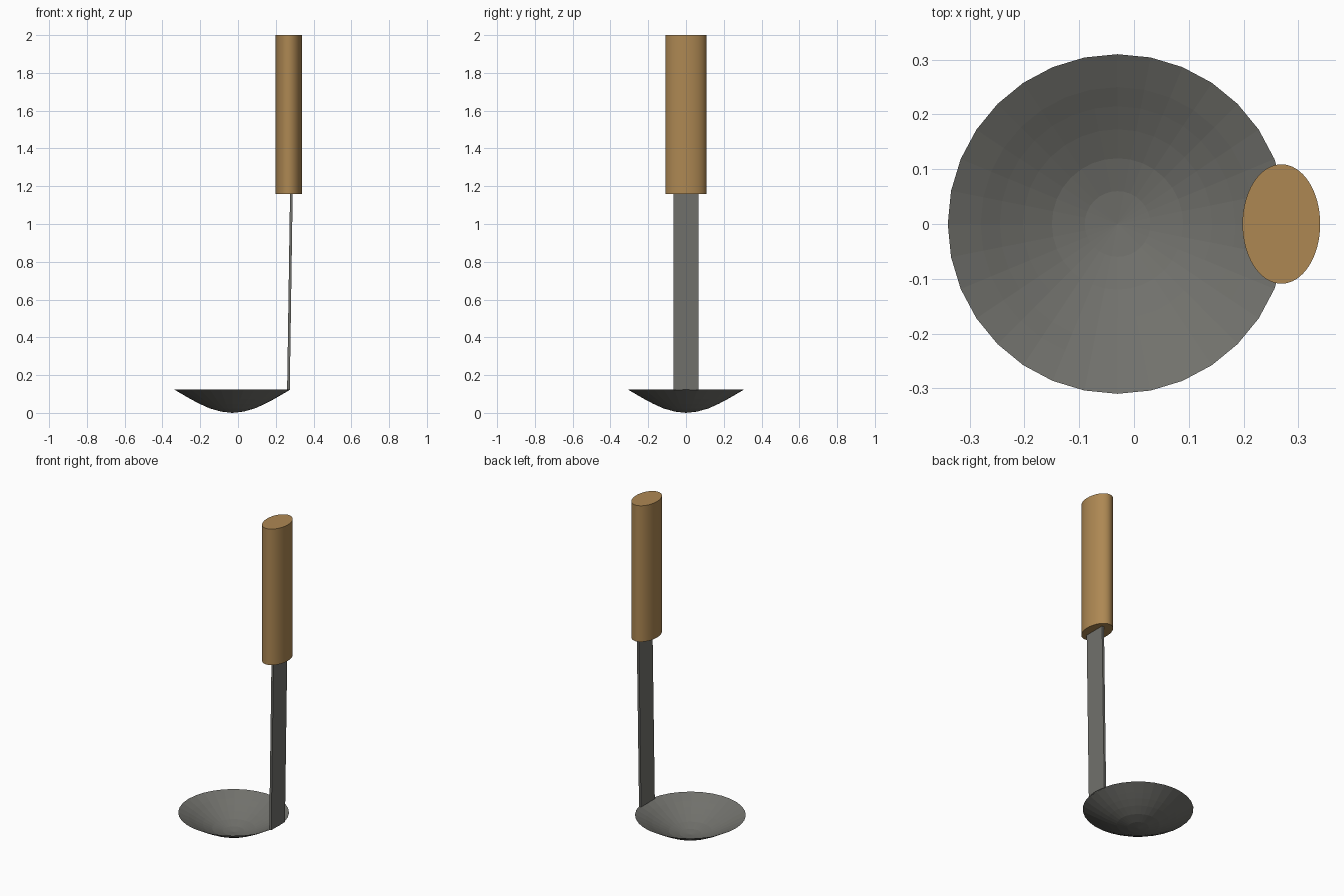
import bpy, bmesh
from math import cos, sin, tau

cube = bpy.data.objects.get("Cube")
if cube:
    bpy.data.objects.remove(cube, do_unlink=True)


def material(name, color):
    m = bpy.data.materials.new(name)
    m.use_nodes = True
    m.diffuse_color = color
    m.node_tree.nodes["Principled BSDF"].inputs["Base Color"].default_value = color
    return m


steel = material("dark steel", (0.165, 0.165, 0.15, 1))
wood = material("light wood", (0.42, 0.245, 0.086, 1))


def finish(name, bm, mat):
    bmesh.ops.recalc_face_normals(bm, faces=bm.faces)
    mesh = bpy.data.meshes.new(name)
    bm.to_mesh(mesh)
    bm.free()
    mesh.materials.append(mat)
    obj = bpy.data.objects.new(name, mesh)
    bpy.context.collection.objects.link(obj)
    return obj


def ring(bm, cx, rx, ry, z, sides):
    return [bm.verts.new((cx + rx * cos(tau * i / sides), ry * sin(tau * i / sides), z))
            for i in range(sides)]


def bridge(bm, a, b):
    n = len(a)
    for i in range(n):
        j = (i + 1) % n
        bm.faces.new((a[i], a[j], b[j], b[i]))


# Shallow bowl: a thin shell spun from an outer profile (radius, height)
profile = [(0.06, 0.007), (0.12, 0.024), (0.173, 0.048), (0.215, 0.07), (0.25, 0.09), (0.31, 0.125)]
bm = bmesh.new()
skins = []
for lift in (0, 0.004):
    rings = [ring(bm, -0.03, r, r, z + lift * (r < 0.3), 32) for r, z in profile]
    for a, b in zip(rings, rings[1:]):
        bridge(bm, a, b)
    centre = bm.verts.new((-0.03, 0, lift))
    for i in range(32):
        bm.faces.new((centre, rings[0][i], rings[0][(i + 1) % 32]))
bmesh.ops.remove_doubles(bm, verts=bm.verts, dist=0.0005)
finish("bowl", bm, steel)

# Flat shank, leaning slightly outwards
bm = bmesh.new()
bmesh.ops.create_cube(bm, size=1)
for v in bm.verts:
    top = v.co.z > 0
    v.co.x = v.co.x * 0.014 + (0.283 if top else 0.267)
    v.co.y *= 0.134
    v.co.z = 1.2 if top else 0.122
finish("shank", bm, steel)

# Oval wooden grip
bm = bmesh.new()
low, high = (ring(bm, 0.269, 0.071, 0.109, z, 64) for z in (1.16, 2.0))
bridge(bm, low, high)
bm.faces.new(low)
bm.faces.new(high)
grip = finish("grip", bm, wood)
bpy.context.view_layer.objects.active = grip
grip.select_set(True)
bpy.ops.object.shade_smooth_by_angle()
